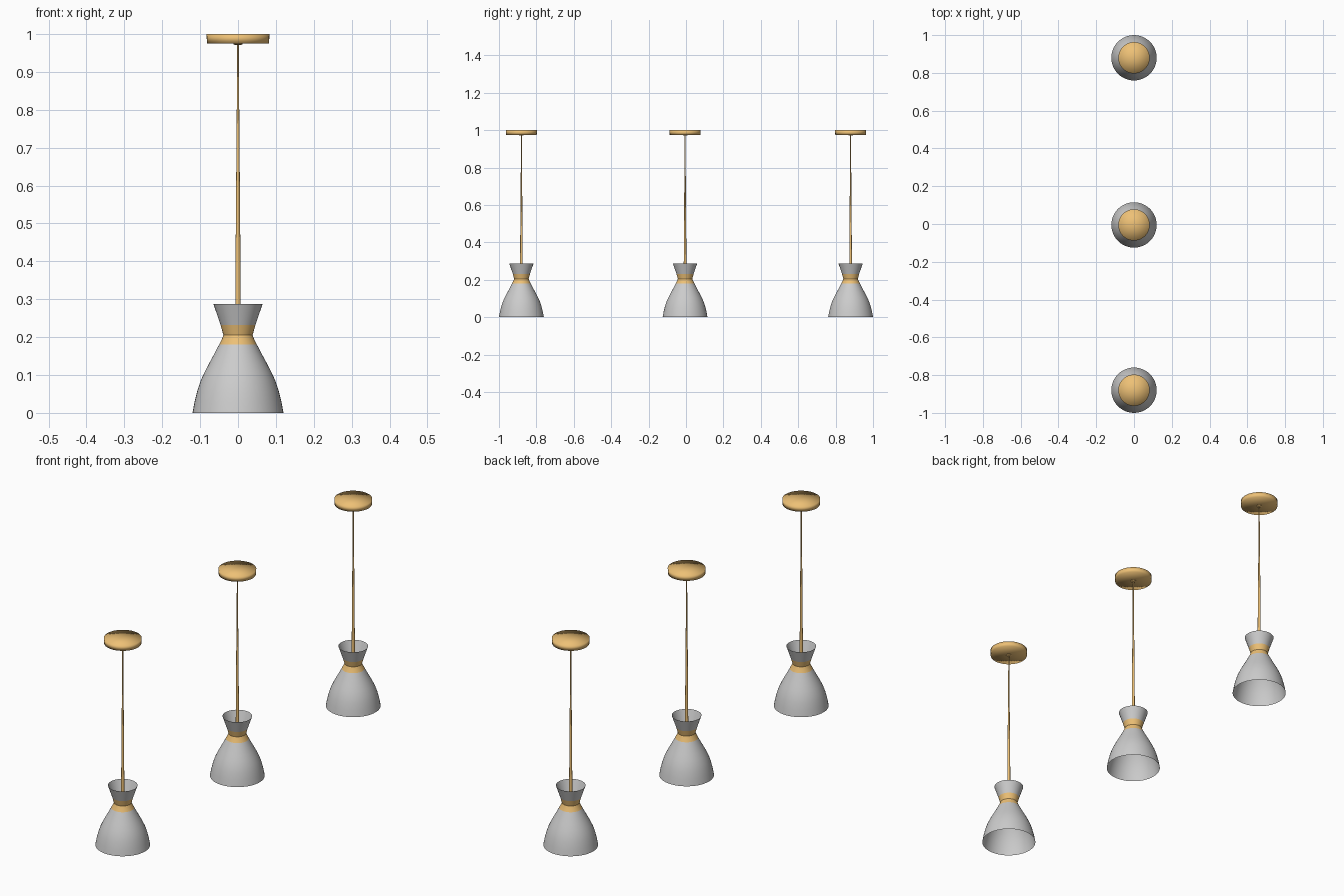
import bpy, bmesh, math

if "Cube" in bpy.data.objects:
    bpy.data.objects.remove(bpy.data.objects["Cube"])

SEGMENTS = 48


def material(name, rgb):
    m = bpy.data.materials.new(name)
    m.diffuse_color = (*rgb, 1.0)
    m.use_nodes = True
    m.node_tree.nodes["Principled BSDF"].inputs["Base Color"].default_value = m.diffuse_color
    return m


gold = material("warm_gold", (0.85, 0.53, 0.18))


def lathe(name, profile, y, mat=None, segments=SEGMENTS, sharp=35):
    """Spin (radius, z) points around a vertical axis at x = 0, y = y."""
    bm = bmesh.new()
    verts = [bm.verts.new((r, 0, z)) for r, z in profile]
    edges = [bm.edges.new(pair) for pair in zip(verts, verts[1:])]
    bmesh.ops.spin(bm, geom=verts + edges, cent=(0, 0, 0), axis=(0, 0, 1),
                   angle=2 * math.pi, steps=segments, use_duplicate=False)
    bmesh.ops.remove_doubles(bm, verts=bm.verts, dist=1e-5)
    bmesh.ops.recalc_face_normals(bm, faces=bm.faces)
    mesh = bpy.data.meshes.new(name)
    bm.to_mesh(mesh)
    bm.free()
    obj = bpy.data.objects.new(name, mesh)
    bpy.context.collection.objects.link(obj)
    obj.location.y = y
    if mat:
        mesh.materials.append(mat)
    bpy.ops.object.select_all(action='DESELECT')
    obj.select_set(True)
    bpy.context.view_layer.objects.active = obj
    bpy.ops.object.shade_smooth_by_angle(angle=math.radians(sharp))
    return obj


# Profiles as (radius, height)
LOWER_SHADE = [(0.120, 0.0), (0.1145, 0.03), (0.107, 0.06), (0.0985, 0.085),
               (0.088, 0.108), (0.076, 0.131), (0.0635, 0.154), (0.050, 0.18)]
NECK_BAND = [(0.050, 0.18), (0.043, 0.194), (0.0385, 0.205), (0.046, 0.232)]
UPPER_SHADE = [(0.046, 0.232), (0.065, 0.288)]
NECK_PLATE = [(0.0, 0.207), (0.0385, 0.205), (0.0, 0.203)]
ROD = [(0.0, 0.205), (0.0075, 0.205), (0.0065, 0.40), (0.0045, 0.65),
       (0.0025, 0.90), (0.0025, 0.98)]
CANOPY = [(0.0, 1.0), (0.083, 1.0), (0.082, 0.975), (0.0, 0.975)]
CORD_GRIP = [(0.012, 0.976), (0.012, 0.973), (0.008, 0.971), (0.0, 0.971)]

# Three identical pendants in a row
for side, y in (("front", -0.88), ("middle", -0.005), ("back", 0.88)):
    lathe(f"{side}_lower_shade", LOWER_SHADE, y)
    lathe(f"{side}_upper_shade", UPPER_SHADE, y)
    lathe(f"{side}_neck_band", NECK_BAND, y, gold)
    lathe(f"{side}_neck_plate", NECK_PLATE, y, gold)
    lathe(f"{side}_rod", ROD, y, gold, segments=16)
    # The ceiling plate is shaded smooth over its rim
    lathe(f"{side}_ceiling_canopy", CANOPY, y, gold, sharp=180)
    lathe(f"{side}_cord_grip", CORD_GRIP, y, gold, segments=24)
